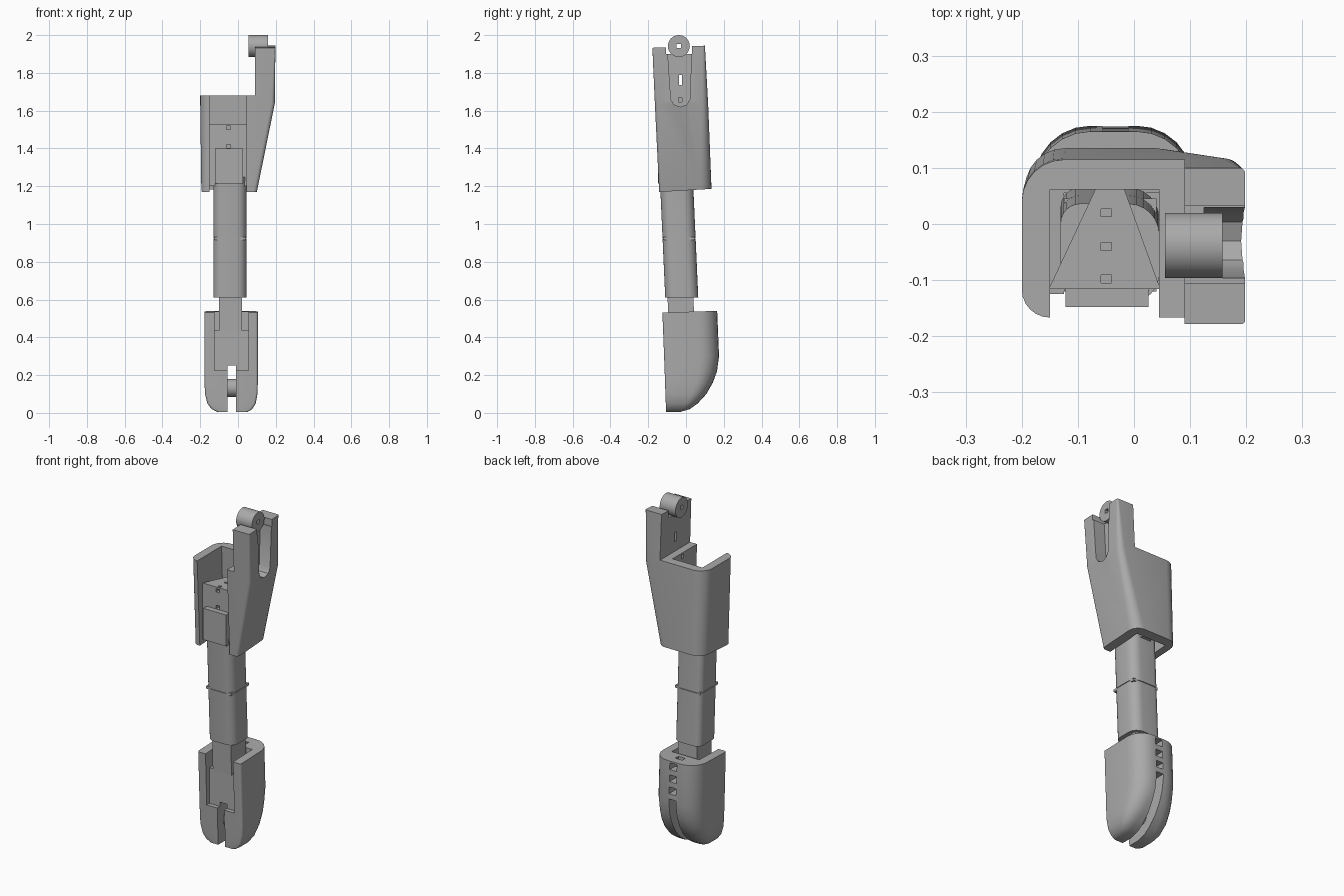
import bpy, bmesh, math
from mathutils import Matrix

cube = bpy.data.objects.get("Cube")
if cube:
    bpy.data.objects.remove(cube)

grey = bpy.data.materials.new("mid grey")
grey.use_nodes = True
COLOUR = (0.4, 0.4, 0.4, 1)
grey.diffuse_color = COLOUR
grey.node_tree.nodes["Principled BSDF"].inputs["Base Color"].default_value = COLOUR


def finish(name, bm):
    bmesh.ops.recalc_face_normals(bm, faces=bm.faces)
    mesh = bpy.data.meshes.new(name)
    bm.to_mesh(mesh)
    bm.free()
    mesh.materials.append(grey)
    ob = bpy.data.objects.new(name, mesh)
    bpy.context.collection.objects.link(ob)
    return ob


def loft(name, rings):
    """Skin a stack of equal-length point rings and cap both ends."""
    bm = bmesh.new()
    rows = [[bm.verts.new(p) for p in ring] for ring in rings]
    n = len(rows[0])
    for a, b in zip(rows, rows[1:]):
        for i in range(n):
            j = (i + 1) % n
            bm.faces.new((a[i], a[j], b[j], b[i]))
    bm.faces.new(rows[0])
    bm.faces.new(rows[-1])
    return finish(name, bm)


def ring(z, x0, x1, y0, y1, radii, tilt=0.0, steps=6):
    """Rounded rectangle; radii run front-left, front-right, back-right, back-left in plan."""
    pts = []
    corners = ((x0, y0, 1, 1), (x1, y0, -1, 1), (x1, y1, -1, -1), (x0, y1, 1, -1))
    for k, ((x, y, sx, sy), r) in enumerate(zip(corners, radii)):
        for s in range(steps + 1):
            a = math.pi * (1 + k / 2 + s / steps / 2)
            px, py = x + sx * r + r * math.cos(a), y + sy * r + r * math.sin(a)
            pts.append((px, py, z + tilt * py))
    return pts


def box(name, x, y, z, lean=0.0):
    """Box from ranges; lean shifts y as it rises."""
    rows = []
    for h in z:
        d = lean * (h - z[0])
        rows.append([(x[0], y[0] + d, h), (x[1], y[0] + d, h), (x[1], y[1] + d, h), (x[0], y[1] + d, h)])
    return loft(name, rows)


def prism(name, outline, z):
    return loft(name, [[(x, y, h) for x, y in outline] for h in z])


def pin(name, x, y, z, r):
    bm = bmesh.new()
    turn = Matrix.Translation(((x[0] + x[1]) / 2, y, z)) @ Matrix.Rotation(math.pi / 2, 4, 'Y')
    bmesh.ops.create_cone(bm, cap_ends=True, segments=32, radius1=r, radius2=r,
                          depth=x[1] - x[0], matrix=turn)
    return finish(name, bm)


def cut(ob, *cutters):
    for c in cutters:
        m = ob.modifiers.new("cut", 'BOOLEAN')
        m.object, m.operation, m.solver = c, 'DIFFERENCE', 'EXACT'
        bpy.context.view_layer.objects.active = ob
        bpy.ops.object.modifier_apply(modifier=m.name)
        bpy.data.objects.remove(c)


def smooth(ob, angle=32):
    bpy.ops.object.select_all(action='DESELECT')
    ob.select_set(True)
    bpy.context.view_layer.objects.active = ob
    bpy.ops.object.shade_smooth_by_angle(angle=math.radians(angle))


MID = -0.033  # centre line of the slots and holes

# Foot: rounded shell that sweeps forward to the toe
foot_levels = [
    # z, left, right, front, back, back corner radius
    (0.005, -0.11, 0.05, -0.105, -0.03, 0.02),
    (0.02, -0.14, 0.075, -0.106, 0.02, 0.04),
    (0.05, -0.162, 0.094, -0.107, 0.062, 0.06),
    (0.1, -0.175, 0.103, -0.109, 0.108, 0.08),
    (0.16, -0.177, 0.105, -0.111, 0.142, 0.09),
    (0.22, -0.178, 0.105, -0.113, 0.164, 0.1),
    (0.3, -0.178, 0.105, -0.116, 0.175, 0.1),
    (0.535, -0.178, 0.105, -0.125, 0.165, 0.1),
]
foot = loft("foot", [ring(z, a, b, c, d, (0.012, 0.012, r, r), 0.03 if z > 0.5 else 0)
                     for z, a, b, c, d, r in foot_levels])
slot_x = (MID - 0.023, MID + 0.023)
cut(foot,
    box("channel", (-0.125, 0.055), (-0.3, 0.055), (0.225, 0.7)),
    box("toe_slot", slot_x, (-0.3, 0.3), (-0.1, 0.25)),
    box("heel_slot", slot_x, (0.1, 0.3), (0.2, 0.32)),
    box("top_hole", slot_x, (0.085, 0.115), (0.48, 0.7)),
    *[box("heel_hole", slot_x, (0.11, 0.3), (z, z + 0.04)) for z in (0.35, 0.42, 0.49)])
smooth(foot)
smooth(pin("toe_pin", (MID - 0.03, MID + 0.03), -0.01, 0.132, 0.048))

# Ankle insert and neck
insert = box("ankle_insert", (-0.125, 0.055), (-0.088, 0.055), (0.225, 0.435))
cut(insert, box("insert_slot", slot_x, (-0.3, 0.3), (0.1, 0.25)))
box("neck", (-0.1, 0.022), (-0.092, 0.045), (0.43, 0.63), -0.03)

# Shaft: two leaning rounded-square tubes meeting at a fine seam
def shaft(name, z0, z1):
    rows = []
    for z in (z0, z1):
        d = -0.045 * (z - 0.61)
        rows.append(ring(z, -0.131, 0.045, -0.11 + d, 0.065 + d, (0.05, 0.05, 0.055, 0.035)))
    smooth(loft(name, rows))

shaft("lower_shaft", 0.612, 0.922)
shaft("upper_shaft", 0.926, 1.25)
prism("shaft_seam", [(-0.125, -0.12), (0.04, -0.12), (0.04, 0.045), (-0.125, 0.045)], (0.915, 0.93))

# Upper housing: flared shell with a fork on its left side
housing = loft("upper_housing", [
    ring(1.178, -0.194, 0.1, -0.142, 0.135, (0.035, 0.02, 0.06, 0.07), 0.06),
    ring(1.64, -0.2, 0.195, -0.165, 0.117, (0.05, 0.02, 0.035, 0.075)),
    ring(1.94, -0.2, 0.198, -0.178, 0.1, (0.05, 0.006, 0.01, 0.075), 0.04),
])

# Rounded, upward-widening fork recess, extruded along x
recess_profile = [(0.037, 2.1), (0.02, 1.66), (0.004, 1.632), (-0.03, 1.62),
                  (-0.064, 1.632), (-0.08, 1.66), (-0.11, 2.1)]
cut(housing,
    box("fork_clearance", (-0.4, 0.09), (-0.4, 0.4), (1.68, 2.2)),
    box("main_channel", (-0.15, 0.045), (-0.4, 0.085), (1.0, 2.2), -0.035),
    loft("fork_recess", [[(x, y, z) for y, z in recess_profile] for x in (0.125, 0.4)]),
    box("fork_gap", (0.0, 0.4), (-0.105, 0.033), (1.9, 2.2)),
    box("web_slit", (0.0, 0.4), (-0.038, -0.022), (1.735, 1.79)),
    box("web_hole", (0.0, 0.4), (-0.04, -0.02), (1.645, 1.67)))
smooth(housing)

# Hinge roller at the top of the fork
roller = pin("hinge_roller", (0.055, 0.158), -0.038, 1.942, 0.058)
cut(roller, box("roller_bore", (0.0, 0.3), (-0.049, -0.027), (1.931, 1.953)))
smooth(roller)

# Wedge inside the housing, narrowing towards the back wall
wedge = prism("inner_wedge", [(-0.152, -0.116), (0.047, -0.116), (-0.02, 0.07), (-0.065, 0.07)],
              (1.2, 1.53))
cut(wedge,
    *[box("wedge_top_hole", (-0.059, -0.04), (y, y + 0.014), (1.5, 1.6)) for y in (-0.105, -0.047, 0.013)],
    *[box("wedge_front_hole", (-0.062, -0.04), (-0.2, -0.09), (z, z + 0.02)) for z in (1.402, 1.5)])
box("front_plate", (-0.122, 0.026), (-0.148, -0.11), (1.215, 1.4))
